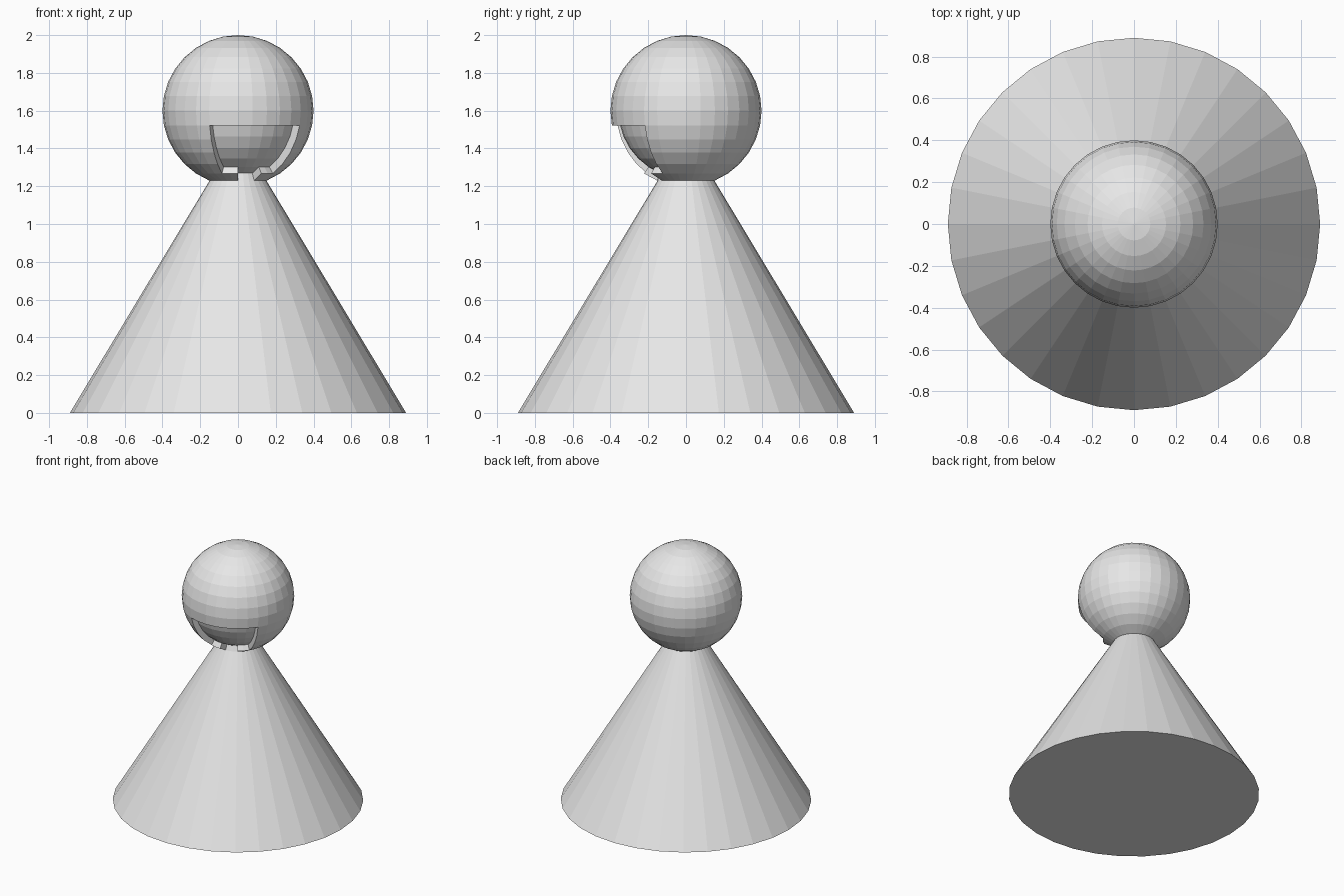
import bpy, bmesh, math
from mathutils import Vector

if "Cube" in bpy.data.objects:
    bpy.data.objects.remove(bpy.data.objects["Cube"])

SEG = 32
HEAD_Z, HEAD_R = 1.6, 0.4

grey = bpy.data.materials.new("light_grey")
grey.diffuse_color = (0.8, 0.8, 0.8, 1)
grey.use_nodes = True
grey.node_tree.nodes["Principled BSDF"].inputs["Base Color"].default_value = grey.diffuse_color


def add_object(name, bm, location):
    bmesh.ops.recalc_face_normals(bm, faces=bm.faces[:])
    mesh = bpy.data.meshes.new(name)
    bm.to_mesh(mesh)
    bm.free()
    mesh.materials.append(grey)
    obj = bpy.data.objects.new(name, mesh)
    obj.location = location
    bpy.context.collection.objects.link(obj)
    return obj


# Conical body, closed at the base
CONE_H = 1.48
bm = bmesh.new()
bmesh.ops.create_cone(bm, cap_ends=True, segments=SEG, radius1=0.89, radius2=0, depth=CONE_H)
add_object("body", bm, (0, 0, CONE_H / 2))

# Round head with a sunken mouth pressed into its faces
bm = bmesh.new()
bmesh.ops.create_uvsphere(bm, u_segments=SEG, v_segments=16, radius=HEAD_R)


def in_mouth(face):
    c = face.calc_center_median()
    turn = math.degrees(math.atan2(c.x, -c.y))         # 0 is straight ahead
    from_bottom = math.degrees(math.acos(-c.z / c.length))
    # the middle three columns reach one row lower than the rest
    low = 22.5 if 0 < turn < 33.75 else 33.75
    return -22.5 < turn < 56.25 and low < from_bottom < 78.75


mouth = [f for f in bm.faces if in_mouth(f)]
extruded = bmesh.ops.extrude_face_region(bm, geom=mouth)["geom"]
leftover = [f for f in mouth if f.is_valid]
if leftover:
    bmesh.ops.delete(bm, geom=leftover, context='FACES')
inner = [v for v in extruded if isinstance(v, bmesh.types.BMVert)]
bmesh.ops.scale(bm, vec=Vector((0.895, 0.895, 0.895)), verts=inner)
add_object("head", bm, (0, 0, HEAD_Z))
